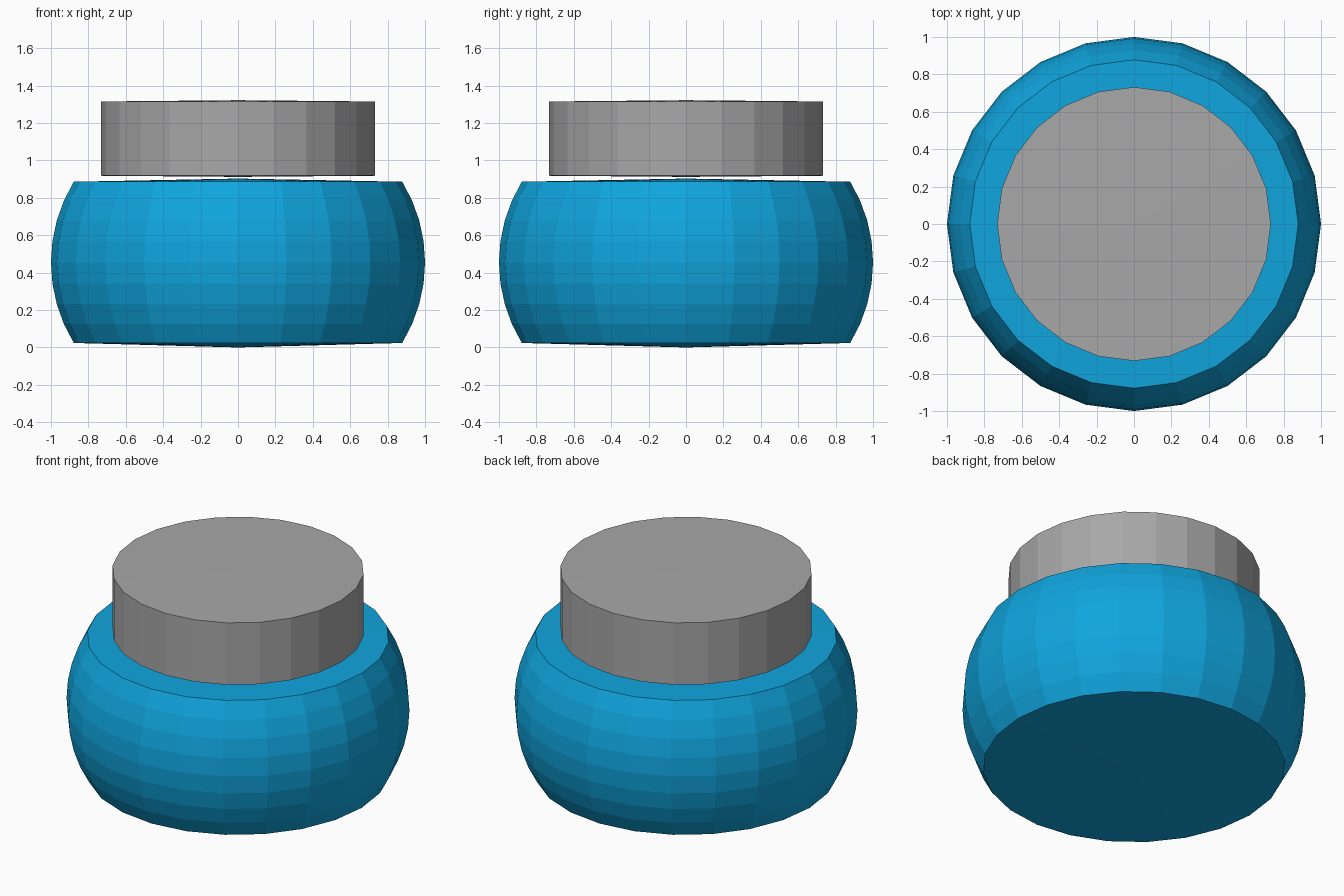
import bpy, bmesh, math

if "Cube" in bpy.data.objects:
    bpy.data.objects.remove(bpy.data.objects["Cube"])

SIDES = 24


def material(name, rgb):
    m = bpy.data.materials.new(name)
    m.diffuse_color = (*rgb, 1.0)
    m.use_nodes = True
    m.node_tree.nodes["Principled BSDF"].inputs["Base Color"].default_value = m.diffuse_color
    return m


def lathe(name, profile, mat):
    """Revolve (radius, z) points; the first and last points sit on the axis."""
    bm = bmesh.new()
    bottom = bm.verts.new((0, 0, profile[0][1]))
    top = bm.verts.new((0, 0, profile[-1][1]))
    rings = []
    for r, z in profile[1:-1]:
        rings.append([bm.verts.new((r * math.cos(2 * math.pi * i / SIDES),
                                    r * math.sin(2 * math.pi * i / SIDES), z))
                      for i in range(SIDES)])
    for i in range(SIDES):
        j = (i + 1) % SIDES
        bm.faces.new((bottom, rings[0][j], rings[0][i]))
        for a, b in zip(rings, rings[1:]):
            bm.faces.new((a[i], a[j], b[j], b[i]))
        bm.faces.new((rings[-1][i], rings[-1][j], top))
    bmesh.ops.recalc_face_normals(bm, faces=bm.faces)
    me = bpy.data.meshes.new(name)
    bm.to_mesh(me)
    bm.free()
    me.materials.append(mat)
    ob = bpy.data.objects.new(name, me)
    bpy.context.collection.objects.link(ob)
    return ob


blue = material("bright blue", (0.005, 0.376, 0.73))
grey = material("mid grey", (0.39, 0.39, 0.39))

# Barrel-shaped jar body: circular-arc bulge with slightly domed caps
half, bulge, mid = 0.431, 0.122, 0.455
R = (half ** 2 + bulge ** 2) / (2 * bulge)
span = math.asin(half / R)
arc = []
for k in range(9):
    a = -span + 2 * span * k / 8
    arc.append((1.0 - R + R * math.cos(a), mid + R * math.sin(a)))
lathe("jar_body", [(0, 0.0)] + arc + [(0, 0.903)], blue)

# Cylindrical lid, just clear of the body
lathe("jar_lid", [(0, 0.912), (0.732, 0.918), (0.732, 1.315), (0, 1.322)], grey)
